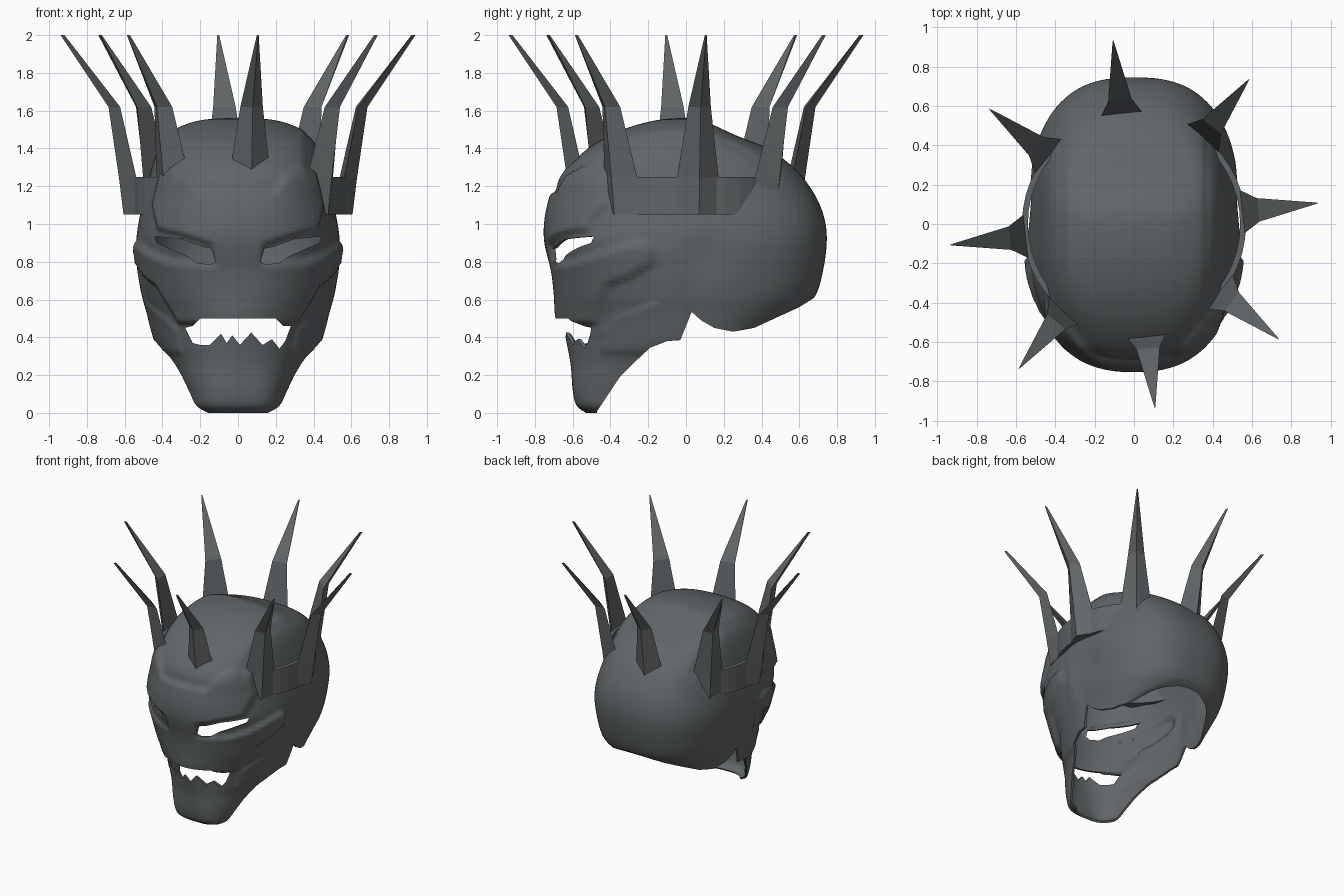
import bpy, bmesh, math
from mathutils import Vector
from mathutils.geometry import intersect_point_line

cube = bpy.data.objects.get("Cube")
if cube:
    bpy.data.objects.remove(cube)

steel = bpy.data.materials.new("dark_grey")
steel.use_nodes = True
colour = (0.12, 0.132, 0.138, 1)
steel.diffuse_color = colour
steel.node_tree.nodes["Principled BSDF"].inputs["Base Color"].default_value = colour


def make_object(name, bm):
    bmesh.ops.recalc_face_normals(bm, faces=bm.faces)
    mesh = bpy.data.meshes.new(name)
    bm.to_mesh(mesh)
    bm.free()
    obj = bpy.data.objects.new(name, mesh)
    bpy.context.collection.objects.link(obj)
    mesh.materials.append(steel)
    return obj


def raised(poly, a, b, soft=0.03):
    """1 well inside the outline, 0 outside, blended over a soft margin."""
    p, inside, near = Vector((a, b)), False, 9.0
    for i, q in enumerate(poly):
        r = poly[i - 1]
        if (q[1] > b) != (r[1] > b) and a < (r[0] - q[0]) * (b - q[1]) / (r[1] - q[1]) + q[0]:
            inside = not inside
        hit, t = intersect_point_line(p, Vector(q), Vector(r))
        t = min(1, max(0, t))
        near = min(near, (p - Vector(q).lerp(Vector(r), t)).length)
    s = min(1, near / soft) if inside else 0
    return s * s * (3 - 2 * s)


def spline(rows, steps):
    """Smooth rows of values running through every given row."""
    for i in range(len(rows) - 1):
        group = zip(rows[max(i - 1, 0)], rows[i], rows[i + 1], rows[min(i + 2, len(rows) - 1)])
        group = list(group)
        for k in range(steps):
            t = k / steps
            yield [b + 0.5 * t * (c - a + t * (2*a - 5*b + 4*c - d + t * (3*(b - c) + d - a)))
                   for a, b, c, d in group]
    yield rows[-1]


# Skull levels: height, half width, front depth, back depth, squareness
levels = [
    (0.00, 0.22, 0.53, 0.40, 3.4), (0.04, 0.26, 0.58, 0.40, 3.4),
    (0.12, 0.29, 0.60, 0.42, 3.1), (0.25, 0.355, 0.61, 0.44, 2.4),
    (0.36, 0.425, 0.63, 0.45, 2.0), (0.45, 0.455, 0.65, 0.50, 1.9),
    (0.53, 0.475, 0.665, 0.60, 1.95), (0.62, 0.50, 0.67, 0.685, 2.1),
    (0.75, 0.525, 0.685, 0.725, 2.25), (0.90, 0.54, 0.72, 0.745, 2.4),
    (1.02, 0.525, 0.72, 0.735, 2.4), (1.14, 0.495, 0.695, 0.69, 2.5),
    (1.25, 0.47, 0.66, 0.61, 2.6), (1.38, 0.43, 0.53, 0.45, 2.7),
    (1.46, 0.38, 0.40, 0.26, 2.6), (1.51, 0.29, 0.27, 0.15, 2.4),
    (1.54, 0.18, 0.14, 0.08, 2.2), (1.55, 0.02, 0.02, 0.02, 2),
]
brow = [(-0.1, 0.68), (-0.1, 1.18), (0.18, 1.18), (0.23, 1.27), (0.32, 1.32), (0.42, 1.28),
        (0.46, 1.1), (0.43, 0.96), (0.3, 0.93), (0.15, 0.88), (0.13, 0.68)]
cheek = [(-0.9, 0.46), (-0.9, 0.8), (-0.6, 0.81), (-0.45, 0.86), (-0.3, 0.91), (-0.2, 0.92),
         (-0.15, 0.87), (-0.16, 0.78), (-0.28, 0.71), (-0.4, 0.66), (-0.43, 0.58), (-0.46, 0.46)]
jaw = [(-0.46, 0.3), (-0.46, 0.45), (-0.38, 0.52), (-0.16, 0.6), (-0.12, 0.9),
       (-0.07, 0.9), (0.0, 0.6), (0.02, 0.3)]

SIDES = 176
bm = bmesh.new()
rings = []
for z, w, front, back, n in spline(levels, 7):
    ring = []
    for i in range(SIDES):
        ang = math.tau * (i + 0.5) / SIDES
        s, c = math.sin(ang), math.cos(ang)
        power = 2 / (max(n, 2.6) if c > 0 else n)
        x = w * math.copysign(abs(s) ** power, s)
        y = (back if c > 0 else front) * math.copysign(abs(c) ** power, c)
        lift = 0
        if y < -0.1:
            lift = 0.03 * max(raised(brow, abs(x), z), raised(cheek, y, z))
        lift += 0.01 * raised(jaw, y, z)
        # Hollow temples and a slightly raised crest over the crown
        lift -= 0.02 * math.exp(-((y - 0.12) / 0.12) ** 2 - ((z - 0.85) / 0.13) ** 2)
        if z > 1.2:
            lift += 0.012 * min(1, (z - 1.2) / 0.1) * min(1, max(0, (0.37 - abs(x)) / 0.03))
        up = max(0, min(1, (z - 1.2) / 0.3))
        out = Vector((x, y, 0)).normalized() * (1 - up) + Vector((0, 0, up))
        ring.append(bm.verts.new(Vector((x, y, z)) + out * lift))
    rings.append(ring)
for low, high in zip(rings, rings[1:]):
    for i in range(SIDES):
        j = (i + 1) % SIDES
        bm.faces.new((low[i], low[j], high[j], high[i]))
bm.faces.new(rings[-1])
skull = make_object("skull_mask", bm)
shell = skull.modifiers.new("shell", "SOLIDIFY")
shell.thickness = 0.016
shell.offset = -1


def prism(name, outline, place, start, end):
    """Cutter made by sweeping an outline between two depths."""
    bm = bmesh.new()
    a, b = ([bm.verts.new(place(u, v, d)) for u, v in outline] for d in (start, end))
    bm.faces.new(a)
    bm.faces.new(b)
    for i in range(len(a)):
        bm.faces.new((a[i - 1], a[i], b[i], b[i - 1]))
    obj = make_object(name, bm)
    obj.hide_render = True
    return obj


def facing(u, v, d):
    return (u, d, v)


def sideways(u, v, d):
    return (d, u, v)


# Openings: eyes, toothed mouth and open underside
eye = [(0.12, 0.80), (0.14, 0.87), (0.19, 0.88), (0.30, 0.92), (0.44, 0.935),
       (0.43, 0.90), (0.35, 0.865), (0.27, 0.83), (0.22, 0.795), (0.15, 0.785)]
mouth = [(-0.28, 0.45), (-0.24, 0.46), (-0.20, 0.5), (0.20, 0.5), (0.24, 0.46), (0.28, 0.46),
         (0.25, 0.38), (0.22, 0.34), (0.18, 0.39), (0.13, 0.36), (0.07, 0.425), (0.01, 0.36),
         (-0.03, 0.41), (-0.06, 0.37), (-0.09, 0.42), (-0.15, 0.36), (-0.20, 0.36),
         (-0.24, 0.37)]
under = [(-0.49, -0.1), (-0.47, 0.01), (-0.43, 0.07), (-0.35, 0.19), (-0.26, 0.28),
         (-0.19, 0.345), (-0.1, 0.38), (-0.03, 0.385), (0.0, 0.46), (0.03, 0.535),
         (0.08, 0.49), (0.15, 0.45), (0.25, 0.43), (0.36, 0.45), (0.6, 0.56), (0.68, 0.61),
         (1, 0.64), (1, -0.1)]
cutters = [
    prism("left_eye_cutter", eye, facing, -1, -0.33),
    prism("right_eye_cutter", [(-x, z) for x, z in eye], facing, -1, -0.33),
    prism("mouth_cutter", mouth, facing, -1, -0.35),
    prism("underside_cutter", under, sideways, -1, 1),
]
for cutter in cutters:
    cut = skull.modifiers.new(cutter.name, "BOOLEAN")
    cut.operation = "DIFFERENCE"
    cut.solver = "EXACT"
    cut.object = cutter
bpy.context.view_layer.update()
carved = bpy.data.meshes.new_from_object(
    skull.evaluated_get(bpy.context.evaluated_depsgraph_get()))
skull.modifiers.clear()
skull.data = carved
for cutter in cutters:
    bpy.data.objects.remove(cutter)
bpy.ops.object.select_all(action="DESELECT")
skull.select_set(True)
bpy.context.view_layer.objects.active = skull
bpy.ops.object.shade_smooth_by_angle(angle=math.radians(60))

# Crown band
bm = bmesh.new()
loops = [[bm.verts.new((r * math.cos(math.tau * i / 48), r * math.sin(math.tau * i / 48), z))
          for i in range(48)] for r, z in ((0.57, 1.05), (0.57, 1.25), (0.54, 1.25), (0.54, 1.05))]
for k in range(4):
    for i in range(48):
        bm.faces.new((loops[k - 1][i - 1], loops[k - 1][i], loops[k][i], loops[k][i - 1]))
make_object("crown_band", bm)

# Eight bent three-sided spikes: height, ridge radius, wing radius, half width
for k in range(8):
    turn = math.radians(6.5 + 45 * k)
    radial = Vector((math.cos(turn), math.sin(turn), 0))
    side = Vector((-radial.y, radial.x, 0))
    bm = bmesh.new()
    stages = []
    for z, ridge, wing, half in ((1.05, 0.61, 0.55, 0.12), (1.25, 0.635, 0.555, 0.11),
                                 (1.62, 0.69, 0.635, 0.06), (2.0, 0.945, 0.925, 0.005)):
        up = Vector((0, 0, z))
        stages.append([bm.verts.new(p + up) for p in (
            radial * ridge, radial * wing + side * half, radial * wing - side * half)])
    for a, b in zip(stages, stages[1:]):
        for i in range(3):
            bm.faces.new((a[i - 1], a[i], b[i], b[i - 1]))
    bm.faces.new(stages[0])
    bm.faces.new(stages[-1])
    make_object("crown_spike_%d" % (k + 1), bm)
